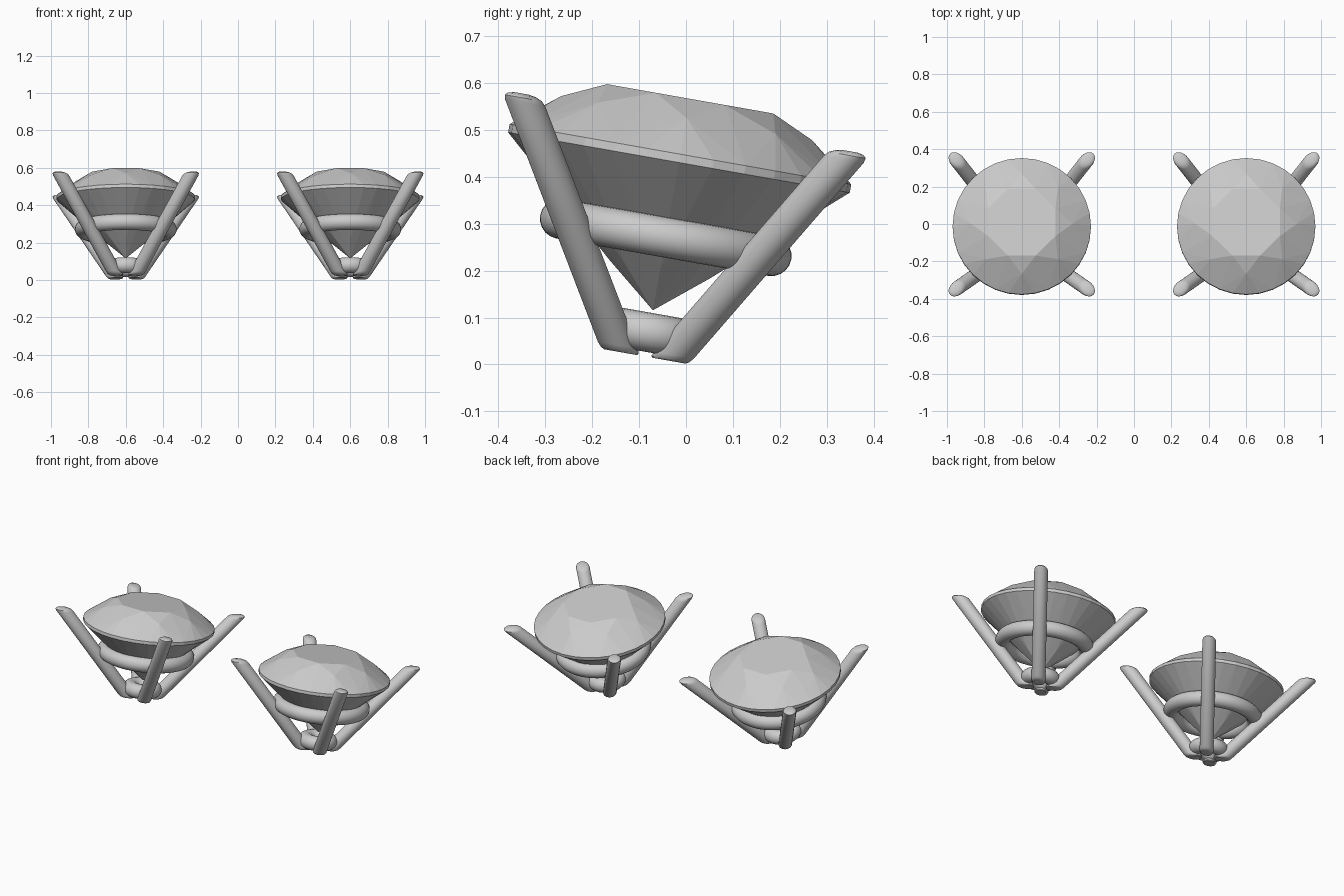
import bpy, bmesh
from math import pi, sin, cos, radians
from mathutils import Matrix

if "Cube" in bpy.data.objects:
    bpy.data.objects.remove(bpy.data.objects["Cube"])

TILT = Matrix.Rotation(radians(-10), 4, 'X')


def place(name, bm, x, smooth=True):
    """Turn a bmesh into a tilted object belonging to the stud at x."""
    bmesh.ops.recalc_face_normals(bm, faces=bm.faces)
    me = bpy.data.meshes.new(name)
    bm.to_mesh(me)
    bm.free()
    ob = bpy.data.objects.new(name, me)
    bpy.context.collection.objects.link(ob)
    ob.matrix_world = Matrix.Translation((x, -0.088, 0.017)) @ TILT
    if smooth:
        bpy.ops.object.select_all(action='DESELECT')
        ob.select_set(True)
        bpy.context.view_layer.objects.active = ob
        bpy.ops.object.shade_smooth_by_angle(angle=radians(40))
    return ob


def loft(bm, rings):
    """Skin a list of equal vertex rings and cap both ends."""
    n = len(rings[0])
    for a, b in zip(rings, rings[1:]):
        for i in range(n):
            j = (i + 1) % n
            bm.faces.new((a[i], a[j], b[j], b[i]))
    bm.faces.new(rings[0])
    bm.faces.new(rings[-1])


def gemstone(x):
    # brilliant cut: table, crown kites, girdle, pavilion, culet
    bm = bmesh.new()
    half = pi / 8
    for n, r, z, off in ((8, 0.195, 0.558, half), (8, 0.272, 0.516, 0),
                         (32, 0.37, 0.438, 0), (32, 0.37, 0.420, 0),
                         (8, 0.108, 0.188, 0), (1, 0.0, 0.10, 0)):
        for i in range(n):
            a = off + 2 * pi * i / n
            bm.verts.new((r * cos(a), r * sin(a), z))
    bmesh.ops.convex_hull(bm, input=bm.verts)
    bmesh.ops.dissolve_limit(bm, angle_limit=radians(0.5),
                             verts=bm.verts, edges=bm.edges)
    place("gemstone", bm, x, smooth=False)


def prong(x, angle):
    # leaning round wire with level, softly rounded ends
    bm = bmesh.new()
    rings = []
    rot = Matrix.Rotation(angle, 3, 'Z')
    for z, s in ((0.0, 0.82), (0.004, 0.94), (0.014, 1), (0.25, 1),
                 (0.488, 1), (0.498, 0.92), (0.504, 0.7), (0.507, 0.35)):
        c = 0.074 + 0.424 * z / 0.5
        ring = []
        for i in range(24):
            a = 2 * pi * i / 24
            v = bm.verts.new((c + 0.049 * s * cos(a), 0.038 * s * sin(a), z))
            v.co = rot @ v.co
            ring.append(v)
        rings.append(ring)
    loft(bm, rings)
    place("prong", bm, x)


def wire_ring(name, x, major, minor, z):
    bm = bmesh.new()
    n, m = 64, 20
    grid = [[bm.verts.new(((major + minor * cos(b)) * cos(a),
                           (major + minor * cos(b)) * sin(a),
                           z + minor * sin(b)))
             for b in (2 * pi * j / m for j in range(m))]
            for a in (2 * pi * i / n for i in range(n))]
    for i in range(n):
        p, q = grid[i], grid[(i + 1) % n]
        for j in range(m):
            k = (j + 1) % m
            bm.faces.new((p[j], q[j], q[k], p[k]))
    place(name, bm, x)


# matching pair of stud settings
for sx in (-0.6, 0.6):
    gemstone(sx)
    for k in range(4):
        prong(sx, pi / 4 + k * pi / 2)
    wire_ring("gallery_ring", sx, 0.229, 0.043, 0.258)
    wire_ring("base_ring", sx, 0.068, 0.042, 0.052)
